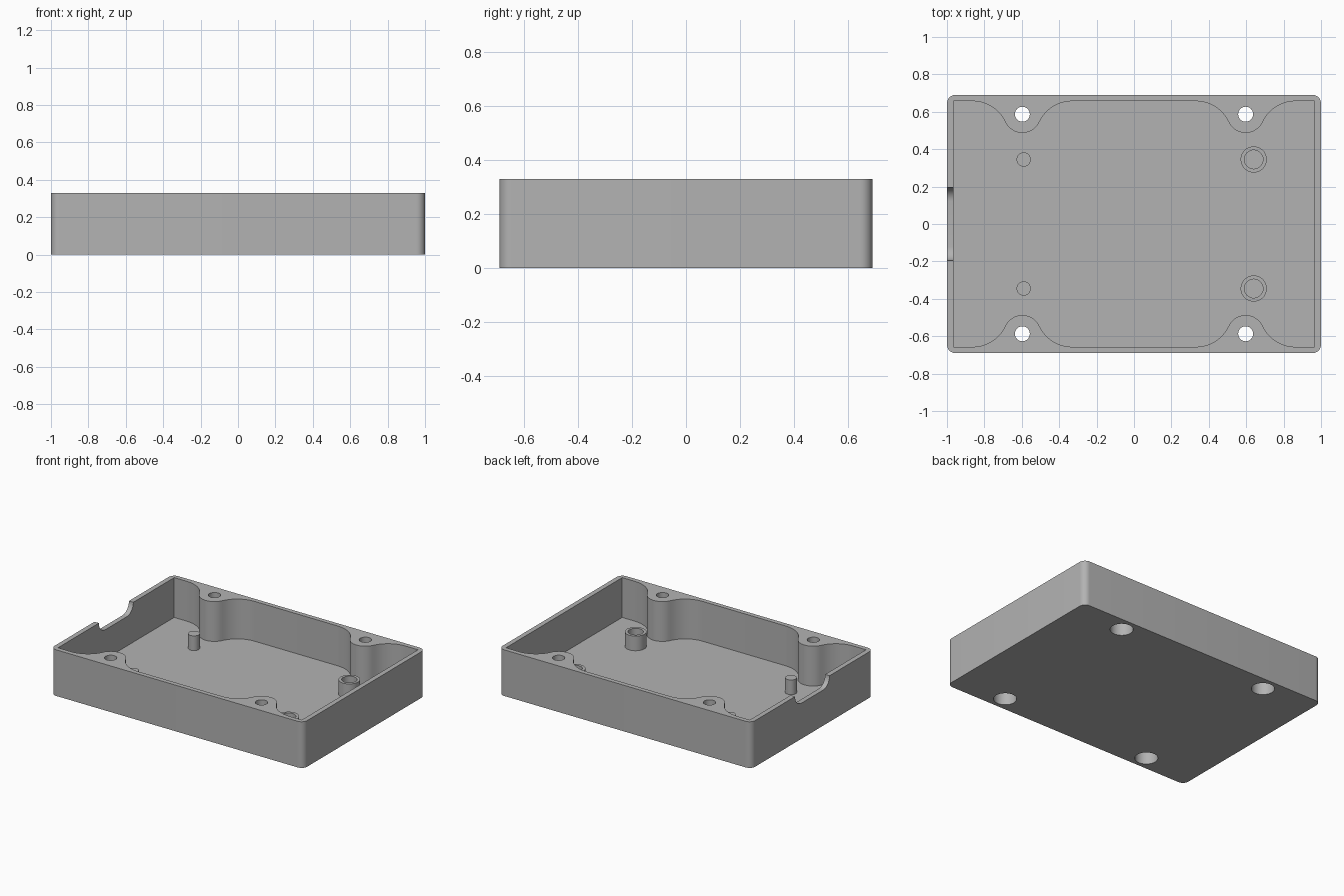
import bpy, bmesh
from math import sin, cos, pi, radians

if "Cube" in bpy.data.objects:
    bpy.data.objects.remove(bpy.data.objects["Cube"], do_unlink=True)

HALF_X, HALF_Y, HEIGHT, FLOOR = 1.0, 0.69, 0.33, 0.045
SCREW_X, SCREW_Y = 0.597, 0.587
POST_Y, POST_TOP = 0.345, 0.15

grey = bpy.data.materials.new("plain grey")
grey.use_nodes = True
grey.diffuse_color = (0.45, 0.45, 0.45, 1)
grey.node_tree.nodes["Principled BSDF"].inputs["Base Color"].default_value = grey.diffuse_color


def arc(cx, cy, r, start, end, steps=10):
    angles = [radians(start + (end - start) * i / steps) for i in range(steps + 1)]
    return [(cx + r * cos(a), cy + r * sin(a)) for a in angles]


def rounded_box(hx, hy, r):
    pts = []
    for i, (sx, sy) in enumerate([(1, 1), (-1, 1), (-1, -1), (1, -1)]):
        pts += arc(sx * (hx - r), sy * (hy - r), r, 90 * i, 90 * i + 90)
    return pts


def prism(name, pts, low, high, axis="Z"):
    """Extrude a closed outline along Z, or along X with the outline in YZ."""
    bm = bmesh.new()
    place = (lambda p, h: (p[0], p[1], h)) if axis == "Z" else (lambda p, h: (h, p[0], p[1]))
    base = bm.faces.new([bm.verts.new(place(p, low)) for p in pts])
    top = bmesh.ops.extrude_face_region(bm, geom=[base])["geom"]
    shift = place((0, 0), high - low)
    bmesh.ops.translate(bm, verts=[v for v in top if isinstance(v, bmesh.types.BMVert)], vec=shift)
    bmesh.ops.recalc_face_normals(bm, faces=bm.faces)
    mesh = bpy.data.meshes.new(name)
    bm.to_mesh(mesh)
    bm.free()
    mesh.materials.append(grey)
    obj = bpy.data.objects.new(name, mesh)
    bpy.context.collection.objects.link(obj)
    return obj


def cylinder(name, x, y, r, low, high):
    return prism(name, arc(x, y, r, 0, 360, 40)[:-1], low, high)


def select(obj):
    bpy.ops.object.select_all(action="DESELECT")
    obj.select_set(True)
    bpy.context.view_layer.objects.active = obj


def cut(obj, cutter):
    select(obj)
    mod = obj.modifiers.new("cut", "BOOLEAN")
    mod.operation, mod.solver, mod.object = "DIFFERENCE", "EXACT", cutter
    bpy.ops.object.modifier_apply(modifier=mod.name)
    bpy.data.objects.remove(cutter, do_unlink=True)


def smooth(obj):
    select(obj)
    bpy.ops.object.shade_smooth_by_angle(angle=radians(30))


def cavity_outline():
    """Inner wall line, swelling inward around each screw hole."""
    in_x, in_y, crest, boss_r, bend = 0.965, 0.657, 0.487, 0.10, 65
    fillet_r = (in_y - crest) / (1 - cos(radians(bend))) - boss_r
    reach = (boss_r + fillet_r) * sin(radians(bend))
    back = [(in_x, in_y)]
    for x in (SCREW_X, -SCREW_X):
        back += arc(x + reach, in_y - fillet_r, fillet_r, 90, 90 + bend)
        back += arc(x, crest + boss_r, boss_r, bend - 90, -90 - bend, 16)[1:]
        back += arc(x - reach, in_y - fillet_r, fillet_r, 90 - bend, 90)[1:]
    back.append((-in_x, in_y))
    return back + [(-x, -y) for x, y in back]


# Tray body with its hollow
tray = prism("tray", rounded_box(HALF_X, HALF_Y, 0.045), 0, HEIGHT)
cut(tray, prism("hollow_cutter", cavity_outline(), FLOOR, HEIGHT + 0.1))

# Through holes with wide recesses underneath
for x in (-SCREW_X, SCREW_X):
    for y in (-SCREW_Y, SCREW_Y):
        cut(tray, cylinder("hole_cutter", x, y, 0.04, -0.1, HEIGHT + 0.1))
        cut(tray, cylinder("recess_cutter", x, y, 0.075, -0.1, 0.2))

# Round-cornered cable notch in the end wall
notch = [(y, z + HEIGHT) for y, z in rounded_box(0.195, 0.075, 0.0745)]
cut(tray, prism("notch_cutter", notch, -1.1, -0.9, "X"))
smooth(tray)

# Locating pegs and hollow posts on the floor
for side, y in (("front", -POST_Y), ("back", POST_Y)):
    smooth(cylinder(side + "_peg", -0.59, y, 0.038, FLOOR - 0.01, POST_TOP))
    post = cylinder(side + "_post", 0.64, y, 0.07, FLOOR - 0.01, POST_TOP)
    cut(post, cylinder("bore_cutter", 0.64, y, 0.05, FLOOR + 0.002, HEIGHT))
    smooth(post)
